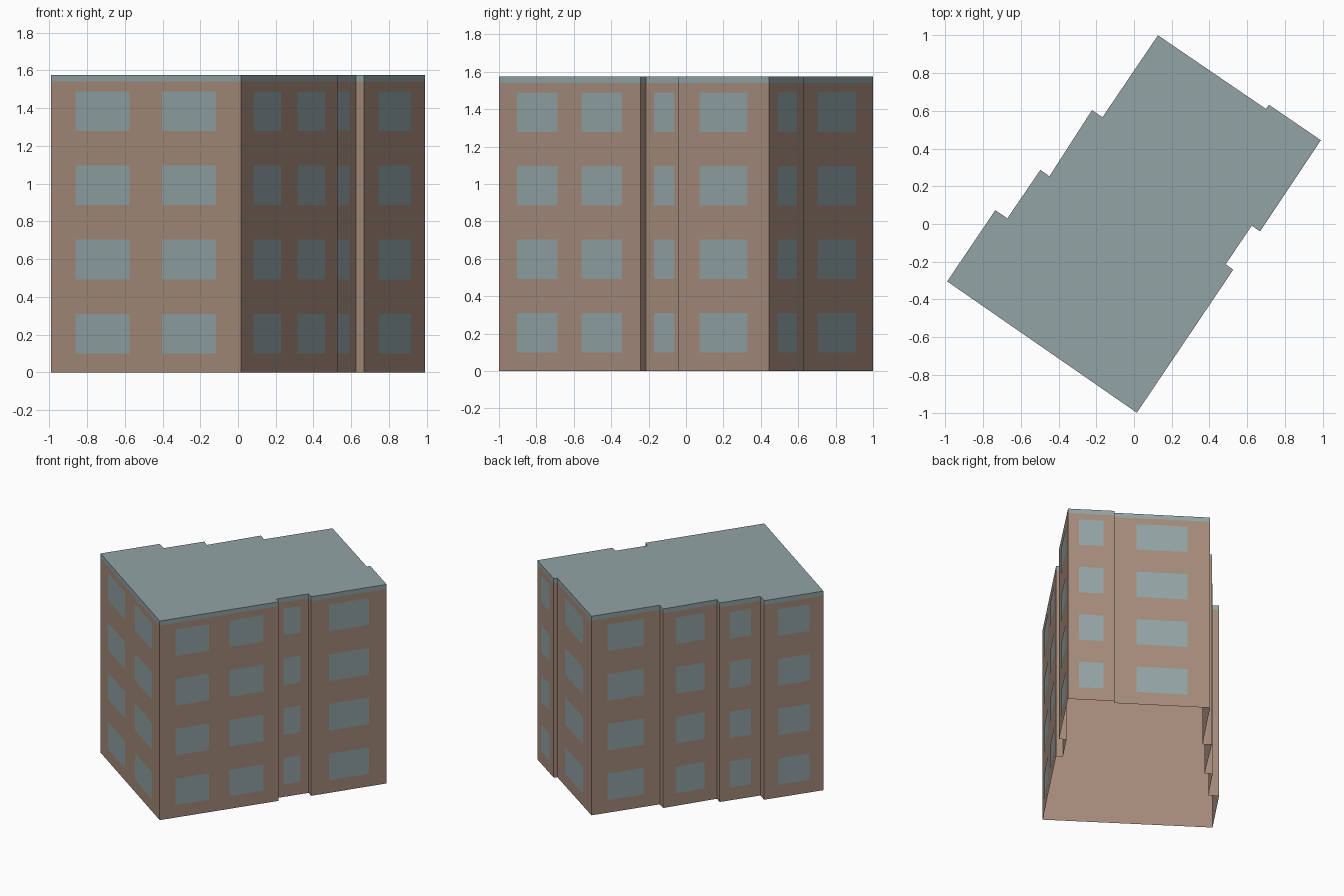
import bpy
import bmesh
from mathutils import Vector

cube = bpy.data.objects.get("Cube")
if cube:
    bpy.data.objects.remove(cube)


def make_material(name, rgb):
    mat = bpy.data.materials.new(name)
    mat.use_nodes = True
    color = (*rgb, 1.0)
    mat.diffuse_color = color
    mat.node_tree.nodes["Principled BSDF"].inputs["Base Color"].default_value = color
    return mat


wall_mat = make_material("warm brown wall", (0.375, 0.258, 0.198))
teal_mat = make_material("grey teal", (0.287, 0.367, 0.374))

# Heights: storeys, window openings and the roof edge band
HEIGHT, BAND = 1.575, 0.035
EAVES = HEIGHT - BAND
STOREYS, STOREY_STEP = 4, 0.393
SILL, LINTEL = 0.10, 0.31
PANE_OFFSET = 0.002

# Window spans along a wall, as fractions of its length
NONE = []
ONE = [(0.235, 0.765)]
NARROW = [(0.21, 0.75)]
TWO = [(0.13, 0.415), (0.585, 0.87)]

# Footprint corners, counter-clockwise, each with the windows of the wall it starts
footprint = [
    ((0.015, -1.0), TWO),
    ((0.526, -0.242), NONE),
    ((0.486, -0.213), NARROW),
    ((0.624, -0.009), NONE),
    ((0.668, -0.039), ONE),
    ((0.99, 0.444), ONE),
    ((0.715, 0.632), NONE),
    ((0.699, 0.61), ONE),
    ((0.127, 1.0), ONE),
    ((-0.167, 0.566), NONE),
    ((-0.223, 0.603), ONE),
    ((-0.448, 0.253), NONE),
    ((-0.496, 0.287), ONE),
    ((-0.671, 0.03), NONE),
    ((-0.735, 0.073), ONE),
    ((-0.99, -0.304), TWO),
]
corners = [Vector((x, y, 0)) for (x, y), _ in footprint]
sides = list(zip(corners, corners[1:] + corners[:1], [w for _, w in footprint]))


def add_panel(bm, start, end, low, high):
    """Upright rectangle between two ground points."""
    points = [(start, low), (end, low), (end, high), (start, high)]
    bm.faces.new([bm.verts.new((p.x, p.y, z)) for p, z in points])


def make_object(name, bm, mat):
    bmesh.ops.remove_doubles(bm, verts=bm.verts, dist=0.0005)
    mesh = bpy.data.meshes.new(name)
    bm.to_mesh(mesh)
    bm.free()
    mesh.materials.append(mat)
    bpy.context.collection.objects.link(bpy.data.objects.new(name, mesh))


# Outer walls, open underneath
bm = bmesh.new()
for start, end, _ in sides:
    add_panel(bm, start, end, 0, EAVES)
make_object("walls", bm, wall_mat)

# Flat roof with its edge band
bm = bmesh.new()
for start, end, _ in sides:
    add_panel(bm, start, end, EAVES, HEIGHT)
bm.faces.new([bm.verts.new(c + Vector((0, 0, HEIGHT))) for c in corners])
make_object("roof", bm, teal_mat)

# Window panes, laid just proud of the walls
bm = bmesh.new()
for start, end, windows in sides:
    along = (end - start).normalized()
    outward = Vector((along.y, -along.x, 0)) * PANE_OFFSET
    for left, right in windows:
        for storey in range(STOREYS):
            base = storey * STOREY_STEP
            add_panel(bm, start.lerp(end, left) + outward,
                      start.lerp(end, right) + outward, base + SILL, base + LINTEL)
make_object("windows", bm, teal_mat)
